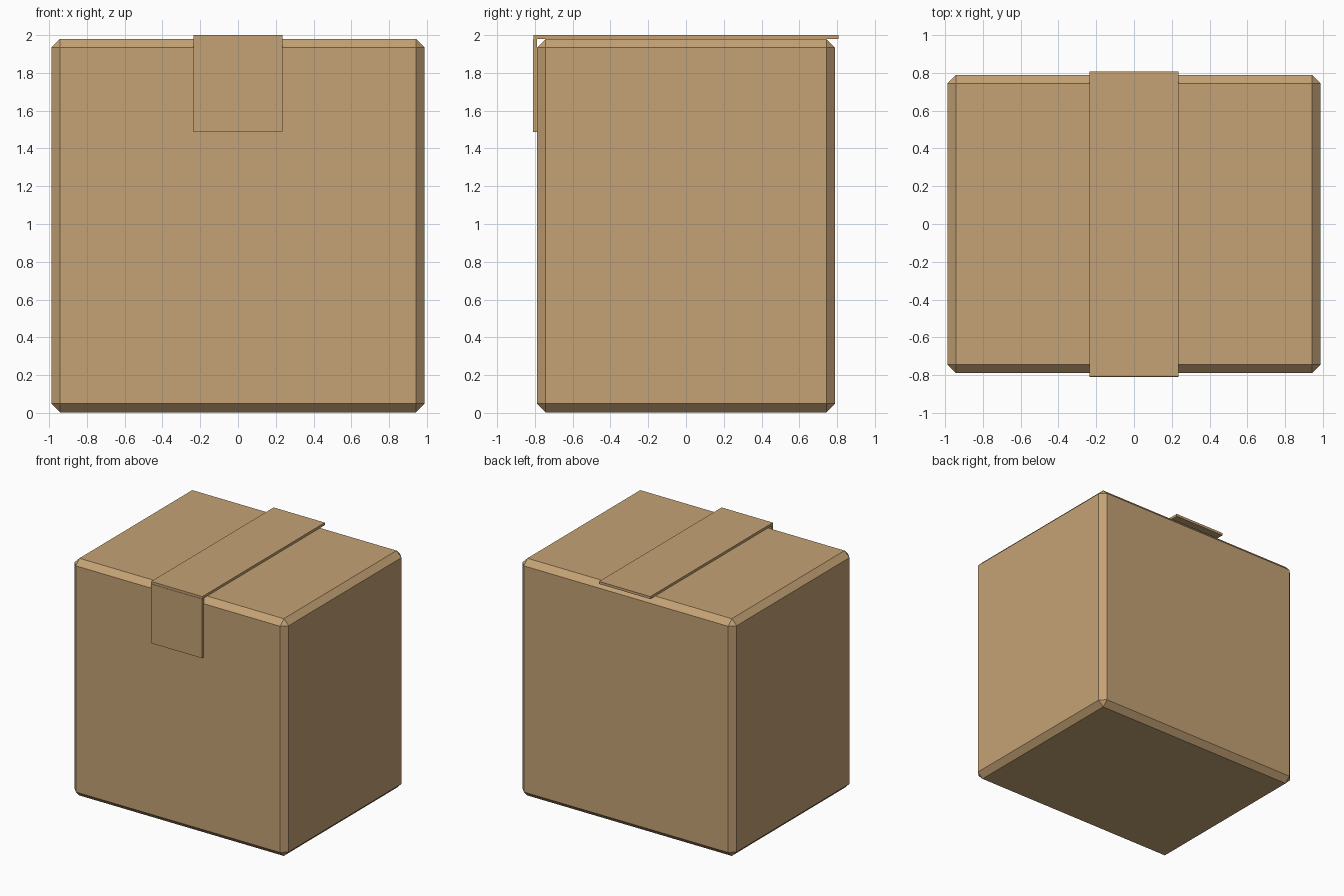
import bpy, bmesh
from mathutils import Vector

if "Cube" in bpy.data.objects:
    bpy.data.objects.remove(bpy.data.objects["Cube"])

card = bpy.data.materials.new("cardboard tan")
card.diffuse_color = (0.552, 0.361, 0.178, 1)
card.use_nodes = True
card.node_tree.nodes["Principled BSDF"].inputs["Base Color"].default_value = card.diffuse_color


def block(name, lo, hi, bevel=0.0):
    """Axis-aligned box between two corners, with optional flat chamfers."""
    lo, hi = Vector(lo), Vector(hi)
    bm = bmesh.new()
    bmesh.ops.create_cube(bm, size=1)
    bmesh.ops.scale(bm, vec=hi - lo, verts=bm.verts)
    bmesh.ops.translate(bm, vec=(lo + hi) / 2, verts=bm.verts)
    if bevel:
        bmesh.ops.bevel(bm, geom=bm.edges[:], offset=bevel, segments=1,
                        affect='EDGES')
    mesh = bpy.data.meshes.new(name)
    bm.to_mesh(mesh)
    bm.free()
    mesh.materials.append(card)
    obj = bpy.data.objects.new(name, mesh)
    bpy.context.collection.objects.link(obj)
    return obj


# Chamfered carton
block("box_body", (-0.988, -0.789, 0.003), (0.988, 0.789, 1.98), 0.046)
# Tape strip across the top, overhanging front and back
block("top_tape", (-0.236, -0.807, 1.979), (0.236, 0.807, 2.0))
# Tape end folded down the front only
block("front_tape", (-0.236, -0.81, 1.487), (0.236, -0.788, 1.98))
